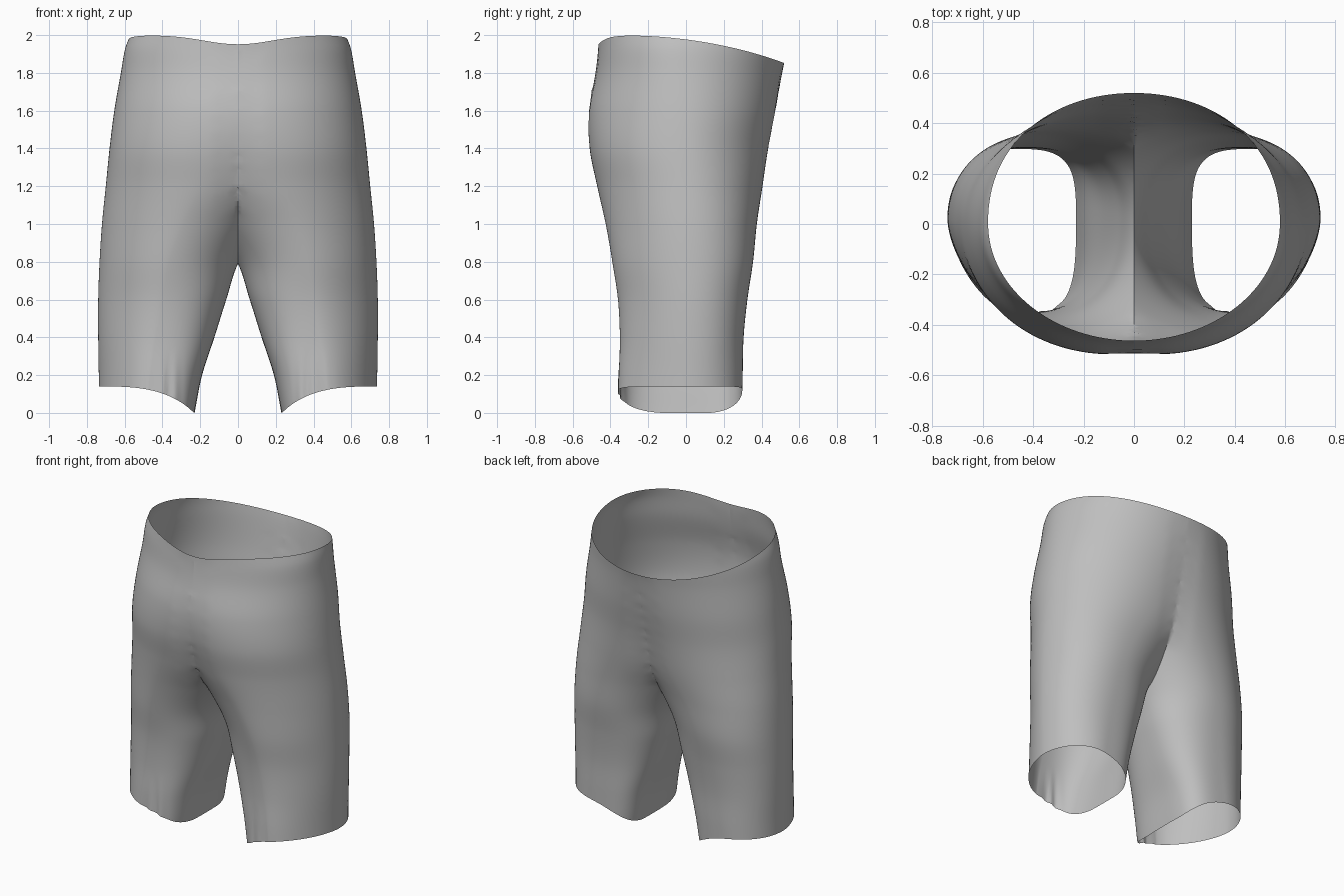
import bpy
import bmesh
import math

cube = bpy.data.objects.get("Cube")
if cube:
    bpy.data.objects.remove(cube)

# Leg cross-sections: height, inner x, outer x, front y, widest y, back y,
# then roundness of the inner, outer front and outer back sides
SECTIONS = [
    (0.0, 0.23, 0.735, -0.36, 0.02, 0.295, 3.4, 1.65, 2.1),
    (0.2, 0.19, 0.737, -0.355, 0.02, 0.30, 3.2, 1.65, 2.1),
    (0.4, 0.125, 0.74, -0.35, 0.02, 0.305, 2.7, 1.7, 2.2),
    (0.6, 0.062, 0.74, -0.36, 0.02, 0.325, 2.4, 1.7, 2.2),
    (0.8, -0.005, 0.733, -0.39, 0.02, 0.355, 2.1, 1.75, 2.2),
    (1.0, -0.14, 0.72, -0.425, 0.015, 0.375, 2, 1.8, 2.2),
    (1.2, -0.32, 0.70, -0.47, 0.01, 0.405, 2, 1.9, 2.1),
    (1.4, -0.43, 0.68, -0.51, 0, 0.435, 2, 2, 2),
    (1.6, -0.53, 0.655, -0.515, 0, 0.475, 2, 2, 2),
    (1.8, -0.60, 0.62, -0.48, -0.01, 0.51, 2, 2, 2),
    (1.93, -0.597, 0.597, -0.465, -0.02, 0.535, 2, 2, 2),
    (2.0, -0.57, 0.57, -0.46, -0.02, 0.545, 2, 2, 2),
]
COLUMNS, ROWS = 128, 80


def section(z):
    """Smoothly interpolate the cross-section table at height z."""
    last = len(SECTIONS) - 2
    k = 0
    while k < last and SECTIONS[k + 1][0] < z:
        k += 1
    p0, p1 = SECTIONS[max(k - 1, 0)], SECTIONS[k]
    p2, p3 = SECTIONS[k + 1], SECTIONS[min(k + 2, last + 1)]
    span = p2[0] - p1[0]
    t = (z - p1[0]) / span
    values = []
    for a, b, c, d in zip(p0[1:], p1[1:], p2[1:], p3[1:]):
        m1 = (c - a) / (p2[0] - p0[0]) * span
        m2 = (d - b) / (p3[0] - p1[0]) * span
        values.append(b + t * m1 + t * t * (3 * (c - b) - 2 * m1 - m2)
                      + t ** 3 * (2 * (b - c) + m1 + m2))
    return values


def ring_point(angle, z):
    x_in, x_out, front, widest, back, n_in, n_front, n_back = section(z)
    c, s = math.cos(angle), math.sin(angle)
    power = n_in if c < 0 else n_front if s < 0 else n_back
    x = (x_in + x_out) / 2 + (x_out - x_in) / 2 * math.copysign(abs(c) ** (2 / power), c)
    reach = back - widest if s > 0 else front - widest
    y = widest + reach * abs(s) ** (2 / power)
    # Small gathers in the cloth just above the front of the hem
    if s < 0:
        fade = max(0, 1 - z / 0.35) * math.exp(-((x - 0.38) / 0.07) ** 2)
        y += 0.01 * fade * math.sin(x * 90)
    return x, y


def hem_height(angle):
    x, _ = ring_point(angle, 0.1)
    return 0.14 - 0.14 * min(1, max(0, (0.735 - x) / 0.52)) ** 3


def waist_height(angle):
    x, y = ring_point(angle, 1.95)
    dip = 0.045 * math.exp(-(x / 0.25) ** 2) if y < 0 else 0
    return 1.977 - 0.13 * y - 0.19 * y * y - dip


# One leg tube running from hem to waist
bm = bmesh.new()
rings = []
for j in range(ROWS + 1):
    ring = []
    for i in range(COLUMNS):
        angle = math.tau * i / COLUMNS
        low, high = hem_height(angle), waist_height(angle)
        z = low + (high - low) * j / ROWS
        ring.append(bm.verts.new((*ring_point(angle, z), z)))
    rings.append(ring)
for lower, upper in zip(rings, rings[1:]):
    for i in range(COLUMNS):
        n = (i + 1) % COLUMNS
        bm.faces.new((lower[i], lower[n], upper[n], upper[i]))

# Cut at the centre seam and mirror, which forms the crotch
bmesh.ops.bisect_plane(bm, geom=bm.verts[:] + bm.edges[:] + bm.faces[:], dist=0.0005,
                       plane_co=(0, 0, 0), plane_no=(1, 0, 0), clear_inner=True)
for v in bm.verts:
    if abs(v.co.x) < 0.001:
        v.co.x = 0
bmesh.ops.mirror(bm, geom=bm.verts[:] + bm.edges[:] + bm.faces[:], axis='X', merge_dist=0.0005)
bmesh.ops.remove_doubles(bm, verts=bm.verts[:], dist=0.0005)
bmesh.ops.recalc_face_normals(bm, faces=bm.faces[:])
outer = max(bm.faces, key=lambda f: f.calc_center_median().x)
if outer.normal.x < 0:
    bmesh.ops.reverse_faces(bm, faces=bm.faces[:])

# Soften the centre seam above the crotch, front and back
seam = [v for v in bm.verts if abs(v.co.x) < 0.12 and v.co.z > 1.05 and not v.is_boundary]
for _ in range(25):
    bmesh.ops.smooth_vert(bm, verts=seam, factor=0.5, use_axis_y=True)

mesh = bpy.data.meshes.new("shorts")
bm.to_mesh(mesh)
bm.free()
shorts = bpy.data.objects.new("shorts", mesh)
bpy.context.collection.objects.link(shorts)

# Plain grey cloth
cloth = bpy.data.materials.new("grey_cloth")
cloth.use_nodes = True
colour = (0.52, 0.52, 0.52, 1)
cloth.diffuse_color = colour
cloth.node_tree.nodes["Principled BSDF"].inputs["Base Color"].default_value = colour
mesh.materials.append(cloth)

bpy.ops.object.select_all(action='DESELECT')
shorts.select_set(True)
bpy.context.view_layer.objects.active = shorts
bpy.ops.object.shade_smooth_by_angle(angle=math.radians(40))
